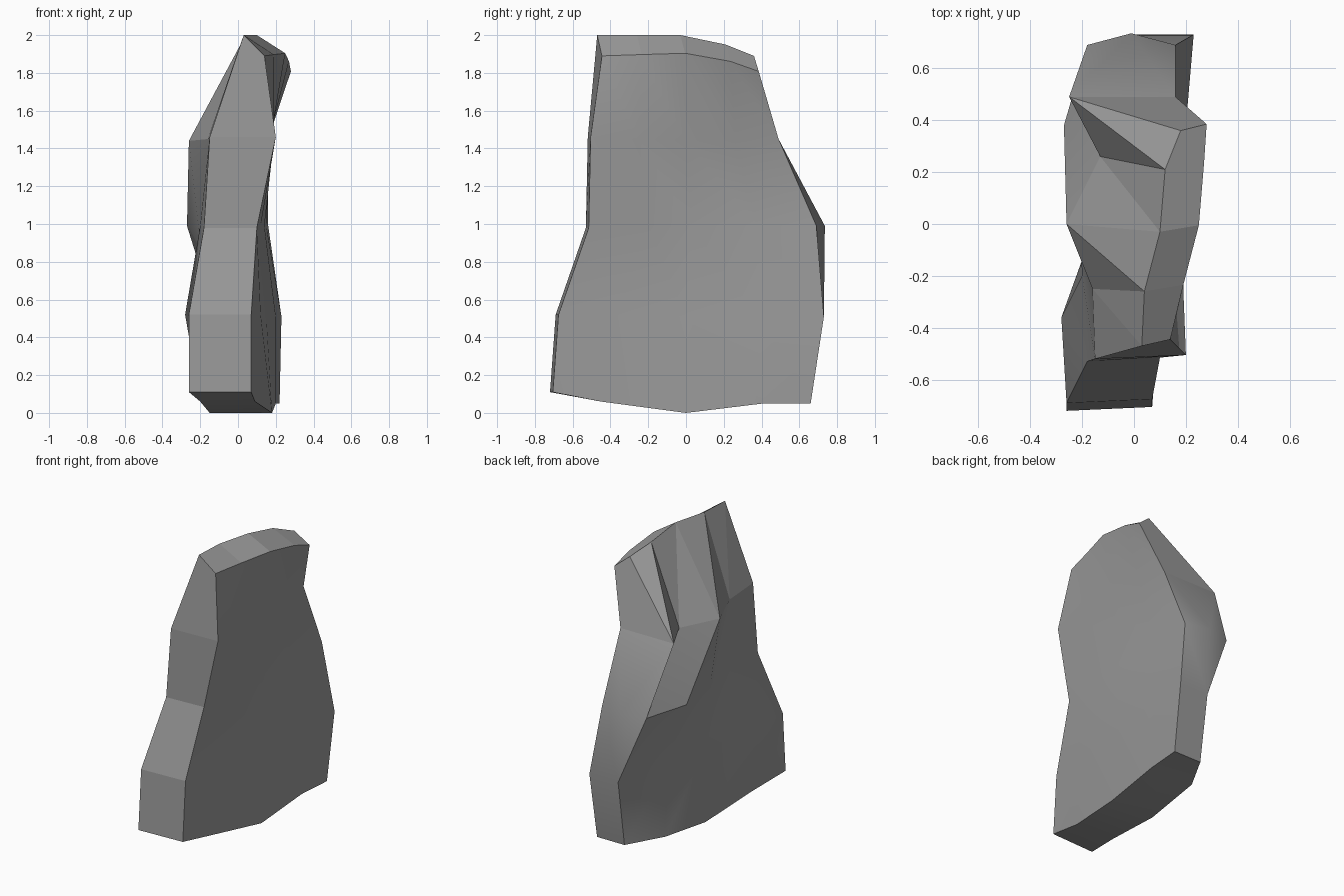
import bpy
import bmesh
from math import radians

start_cube = bpy.data.objects.get("Cube")
if start_cube:
    bpy.data.objects.remove(start_cube, do_unlink=True)


def make_material(name, colour):
    material = bpy.data.materials.new(name)
    material.use_nodes = True
    material.diffuse_color = colour
    shader = material.node_tree.nodes["Principled BSDF"]
    shader.inputs["Base Color"].default_value = colour
    return material


def rim(grid):
    """Outline of a grid: top, back, base, then up the front."""
    return (grid[0] + [row[-1] for row in grid[1:]]
            + grid[-1][-2::-1] + [row[0] for row in grid[-2:0:-1]])


# Rough side of the slab: rows from top to base, columns from front to back.
# Points are in hundredths of a unit.
rough_rows = [
    [(3, -47, 200), (4, -26, 200), (10, -3, 200), (12, 21, 195), (18, 36, 189)],
    [(-15, -52, 146), (-16, -25, 145), (-26, 0, 144), (-13, 26, 144), (-25, 49, 145)],
    [(-18, -53, 98), (-20, -20, 99), (-21, 3, 99), (-27, 38, 99), (-18, 69, 99)],
    [(-26, -69, 52), (-28, -36, 52), (-15, 0, 51), (-12, 38, 51), (1, 73, 51)],
    [(-26, -72, 11), (-20, -45, 6), (-15, 0, 0), (-13, 41, 5), (1, 66, 5)],
]

# Depth of the broad smooth side at the matching rows and columns
broad_x = [
    [14, 19, 25, 27, 28],
    [20, 19, 17, 16, 16],
    [10, 12, 14, 15, 16],
    [7, 12, 15, 20, 23],
    [7, 9, 18, 20, 22],
]

bm = bmesh.new()
rough = [[bm.verts.new([value / 100 for value in point]) for point in row]
         for row in rough_rows]

# Project the rough grid across to the broad side
broad = []
for r, depths in enumerate(broad_x):
    row = []
    for c, x in enumerate(depths):
        y, z = rough[r][c].co.yz
        if r == 0:               # bevelled crest
            y += 0.025
            z -= 0.11 - 0.007 * c
        elif c == 0:             # slightly skewed front edge
            y += 0.015
        row.append(bm.verts.new((x / 100, y, z)))
    broad.append(row)

# Faces of both sides, the rough cells all split along the same diagonal
for r in range(len(rough) - 1):
    upper, lower = rough[r], rough[r + 1]
    for c in range(len(upper) - 1):
        bm.faces.new((upper[c], lower[c], lower[c + 1]))
        bm.faces.new((upper[c], lower[c + 1], upper[c + 1]))
        bm.faces.new((broad[r][c], broad[r][c + 1],
                      broad[r + 1][c + 1], broad[r + 1][c]))

# Edge band joining both sides
near, far = rim(rough), rim(broad)
for i in range(len(near)):
    j = (i + 1) % len(near)
    bm.faces.new((near[i], near[j], far[j], far[i]))

# Bulge in the middle of the back edge
back_edge = bm.edges.get((rough[2][-1], broad[2][-1]))
bulge = bmesh.utils.edge_split(back_edge, rough[2][-1], 0.5)[1]
bulge.co.y += 0.045
bmesh.ops.triangulate(bm, faces=list(bulge.link_faces))
bmesh.ops.recalc_face_normals(bm, faces=bm.faces)

mesh = bpy.data.meshes.new("rock_slab")
bm.to_mesh(mesh)
bm.free()
rock = bpy.data.objects.new("rock_slab", mesh)
bpy.context.collection.objects.link(rock)
mesh.materials.append(make_material("stone grey", (0.32, 0.32, 0.32, 1)))

# Soften shallow folds, but keep the crest, upper facets and front edge flat
bpy.context.view_layer.objects.active = rock
rock.select_set(True)
bpy.ops.object.shade_smooth_by_angle(angle=radians(30))
for face in mesh.polygons:
    if face.normal.y < -0.6 or (face.center.z > 1.5 and face.normal.x < 0.6):
        face.use_smooth = False
